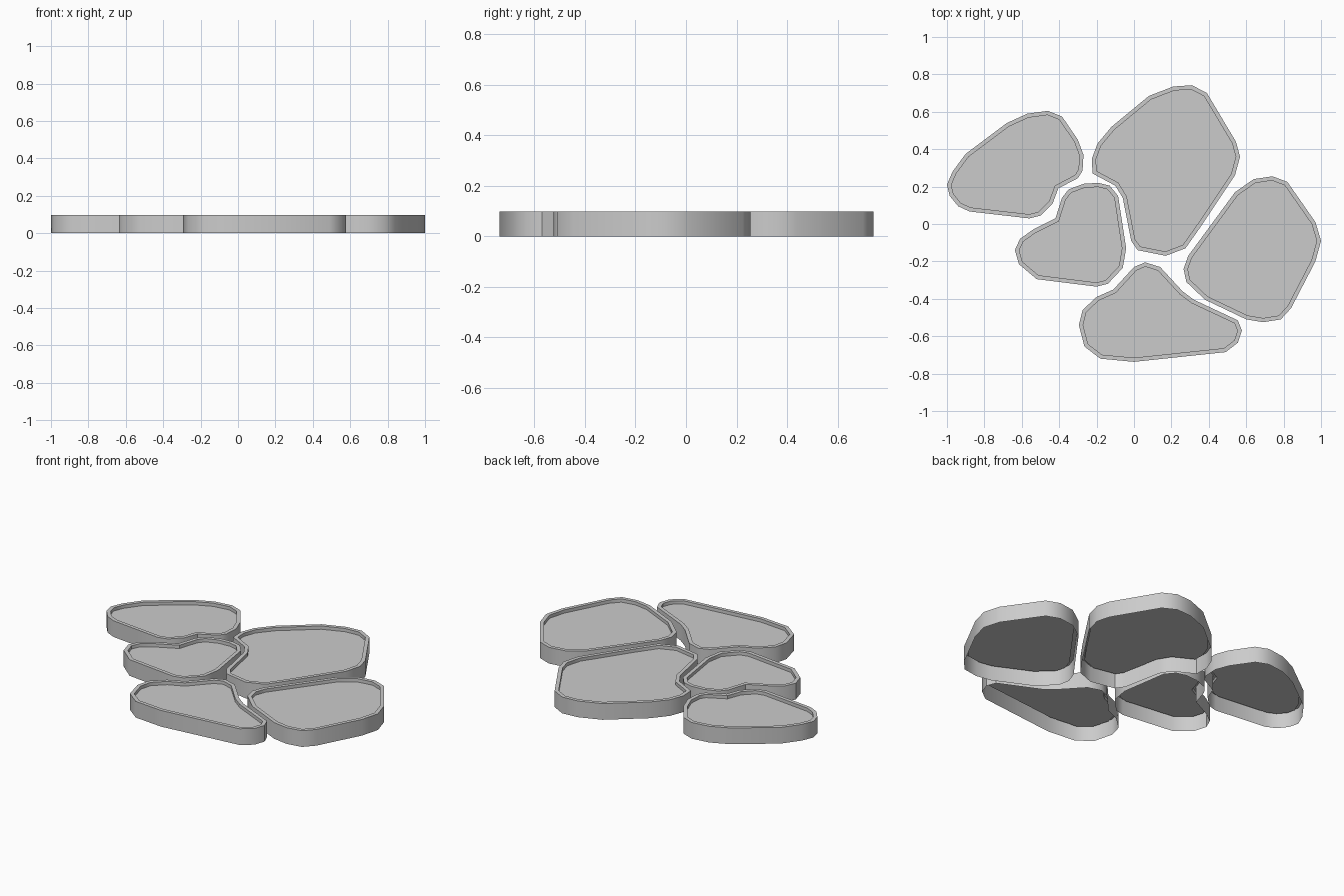
import bpy, bmesh, math
from mathutils import Vector

if "Cube" in bpy.data.objects:
    bpy.data.objects.remove(bpy.data.objects["Cube"])

HEIGHT = 0.098   # wall height
RIM = 0.022      # rim width
DROP = 0.02      # depth of the sunken top

mat = bpy.data.materials.new("stone grey")
mat.diffuse_color = (0.6, 0.6, 0.6, 1)
mat.use_nodes = True
mat.node_tree.nodes["Principled BSDF"].inputs["Base Color"].default_value = mat.diffuse_color


def inset_loop(pts, d):
    """Mitred inward offset of a counter-clockwise outline."""
    out = []
    n = len(pts)
    for i in range(n):
        a = (pts[i] - pts[i - 1]).normalized()
        b = (pts[(i + 1) % n] - pts[i]).normalized()
        na, nb = Vector((-a.y, a.x)), Vector((-b.y, b.x))
        m = (na + nb).normalized()
        out.append(pts[i] + m * d / max(m.dot(na), 0.5))
    return out


def stepping_stone(name, coords):
    """Open-bottomed shell: outer wall, flat rim, short inner wall, sunken top."""
    outer = [Vector(c) for c in coords]
    inner = inset_loop(outer, RIM)
    levels = [(outer, 0), (outer, HEIGHT), (inner, HEIGHT), (inner, HEIGHT - DROP)]
    bm = bmesh.new()
    rings = [[bm.verts.new((p.x, p.y, z)) for p in pts] for pts, z in levels]
    n = len(outer)
    for lo, hi in zip(rings, rings[1:]):
        for i in range(n):
            j = (i + 1) % n
            bm.faces.new((lo[i], lo[j], hi[j], hi[i]))
    bm.faces.new(rings[-1])
    me = bpy.data.meshes.new(name)
    bm.to_mesh(me)
    bm.free()
    me.materials.append(mat)
    ob = bpy.data.objects.new(name, me)
    bpy.context.collection.objects.link(ob)
    bpy.ops.object.select_all(action='DESELECT')
    ob.select_set(True)
    bpy.context.view_layer.objects.active = ob
    bpy.ops.object.shade_smooth_by_angle(angle=math.radians(40))


# Outlines, counter-clockwise
stepping_stone("left_stone", [
    (-0.46, .605), (-.57, .59), (-.68, .54), (-.9, .375), (-.97, .28), (-1, .21),
    (-.985, .15), (-.94, .095), (-.88, .067), (-.56, .03), (-.50, .045), (-.435, .11),
    (-.405, .19), (-.30, .245), (-.275, .285), (-.27, .37), (-.3, .45), (-.385, .575)])
stepping_stone("back_stone", [
    (.31, .742), (.21, .735), (.08, .685), (-.12, .52), (-.195, .43), (-.225, .35),
    (-.222, .27), (-.1, .205), (-.06, .14), (-.015, -.09), (.02, -.14),
    (.17, -.17), (.275, -.13), (.36, -.01), (.54, .26), (.567, .36), (.545, .44), (.39, .70)])
stepping_stone("right_stone", [
    (.74, .255), (.64, .24), (.54, .17), (.29, -.17), (.265, -.24), (.28, -.31),
    (.38, -.405), (.60, -.51), (.69, -.525), (.785, -.51), (.84, -.45),
    (.97, -.2), (1, -.09), (.97, .01), (.82, .225)])
stepping_stone("middle_stone", [
    (-.19, .22), (-.27, .215), (-.35, .185), (-.385, .14), (-.42, .03), (-.54, -.03),
    (-.61, -.08), (-.637, -.14), (-.615, -.215), (-.52, -.295), (-.20, -.335),
    (-.14, -.32), (-.06, -.235), (-.042, -.13), (-.085, .15), (-.13, .205)])
stepping_stone("front_stone", [
    (.06, -.205), (0, -.23), (-.11, -.35), (-.2, -.39), (-.275, -.46), (-.295, -.54),
    (-.265, -.655), (-.18, -.72), (0, -.737), (.49, -.685), (.555, -.635),
    (.577, -.57), (.555, -.515), (.32, -.405), (.26, -.36), (.14, -.23)])
